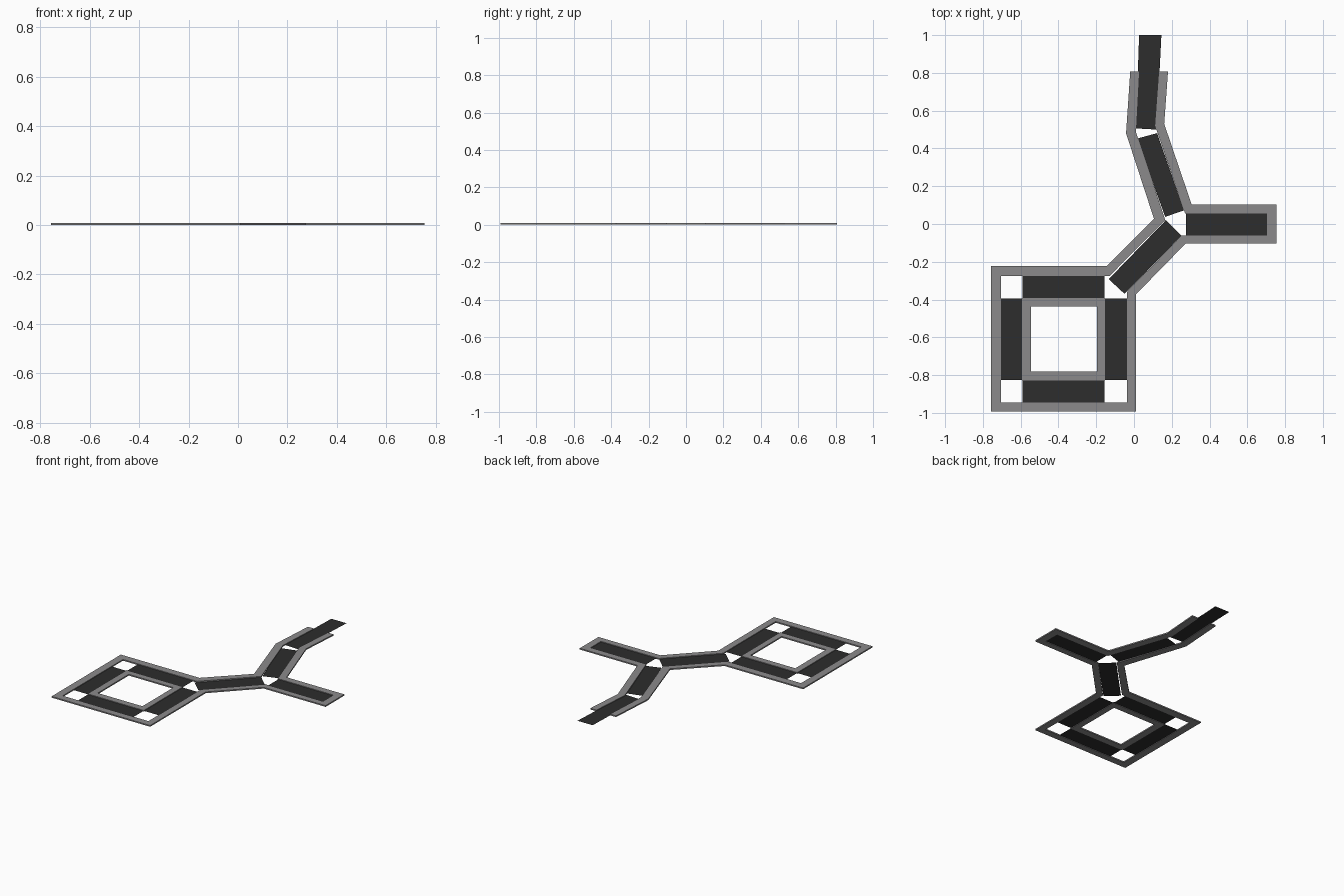
import bpy, bmesh

if "Cube" in bpy.data.objects:
    bpy.data.objects.remove(bpy.data.objects["Cube"])

KERB_H = 0.009   # pavement height
ROAD_Z = 0.004   # level of the thin road surface


def material(name, value):
    m = bpy.data.materials.new(name)
    m.diffuse_color = (*value, 1)
    m.use_nodes = True
    m.node_tree.nodes["Principled BSDF"].inputs["Base Color"].default_value = m.diffuse_color
    return m


GREY = material("pavement grey", (0.26, 0.255, 0.26))
DARK = material("asphalt", (0.026, 0.026, 0.026))


def finish(name, bm, mat):
    mesh = bpy.data.meshes.new(name)
    bm.to_mesh(mesh)
    bm.free()
    mesh.materials.append(mat)
    obj = bpy.data.objects.new(name, mesh)
    bpy.context.collection.objects.link(obj)
    return obj


def road(name, pts):
    bm = bmesh.new()
    f = bm.faces.new([bm.verts.new((x, y, ROAD_Z)) for x, y in pts])
    f.normal_update()
    if f.normal.z < 0:
        f.normal_flip()
    finish(name, bm, DARK)


def rect(x0, x1, y0, y1):
    return [(x0, y0), (x1, y0), (x1, y1), (x0, y1)]


def kerb(name, outer, inner, closed):
    """Raised ribbon between two matching outlines."""
    bm = bmesh.new()
    a = [bm.verts.new((x, y, 0)) for x, y in outer]
    b = [bm.verts.new((x, y, 0)) for x, y in inner]
    n = len(a)
    for i in range(n if closed else n - 1):
        j = (i + 1) % n
        bm.faces.new((a[i], a[j], b[j], b[i]))
    res = bmesh.ops.extrude_face_region(bm, geom=bm.faces[:], use_keep_orig=True)
    top = [v for v in res["geom"] if isinstance(v, bmesh.types.BMVert)]
    bmesh.ops.translate(bm, verts=top, vec=(0, 0, KERB_H))
    bmesh.ops.recalc_face_normals(bm, faces=bm.faces[:])
    finish(name, bm, GREY)


# Outer pavement: one ribbon running round the whole street network
outer = [(-0.02, 0.807), (-0.042, 0.48), (0.106, 0.027), (-0.145, -0.222),
         (-0.757, -0.222), (-0.757, -0.992), (0.01, -0.992), (0.01, -0.373),
         (0.273, -0.104), (0.755, -0.104), (0.755, 0.104), (0.305, 0.104),
         (0.16, 0.53), (0.18, 0.807)]
inner = [(0.027, 0.807), (0.01, 0.487), (0.165, 0.022), (-0.128, -0.274),
         (-0.704, -0.274), (-0.704, -0.944), (-0.037, -0.944), (-0.037, -0.36),
         (0.254, -0.06), (0.704, -0.06), (0.704, 0.056), (0.27, 0.056),
         (0.112, 0.52), (0.133, 0.807)]
kerb("outer_pavement", outer, inner, False)

# Pavement round the open block
kerb("block_pavement", rect(-0.592, -0.154, -0.828, -0.392),
     rect(-0.545, -0.197, -0.782, -0.437), True)

# Streets round the block, with open corners
road("block_road_west", rect(-0.704, -0.592, -0.825, -0.394))
road("block_road_east", rect(-0.154, -0.037, -0.825, -0.394))
road("block_road_north", rect(-0.59, -0.157, -0.392, -0.273))
road("block_road_south", rect(-0.59, -0.157, -0.944, -0.828))

# Connecting streets
road("diagonal_road", [(-0.134, -0.292), (-0.05, -0.37), (0.252, -0.062), (0.168, 0.02)])
road("east_road", rect(0.274, 0.704, -0.06, 0.056))
road("north_road", [(0.165, 0.038), (0.265, 0.072), (0.122, 0.481), (0.016, 0.452)])
road("far_north_road", [(0.01, 0.506), (0.12, 0.5), (0.145, 1.0), (0.027, 1.0)])
